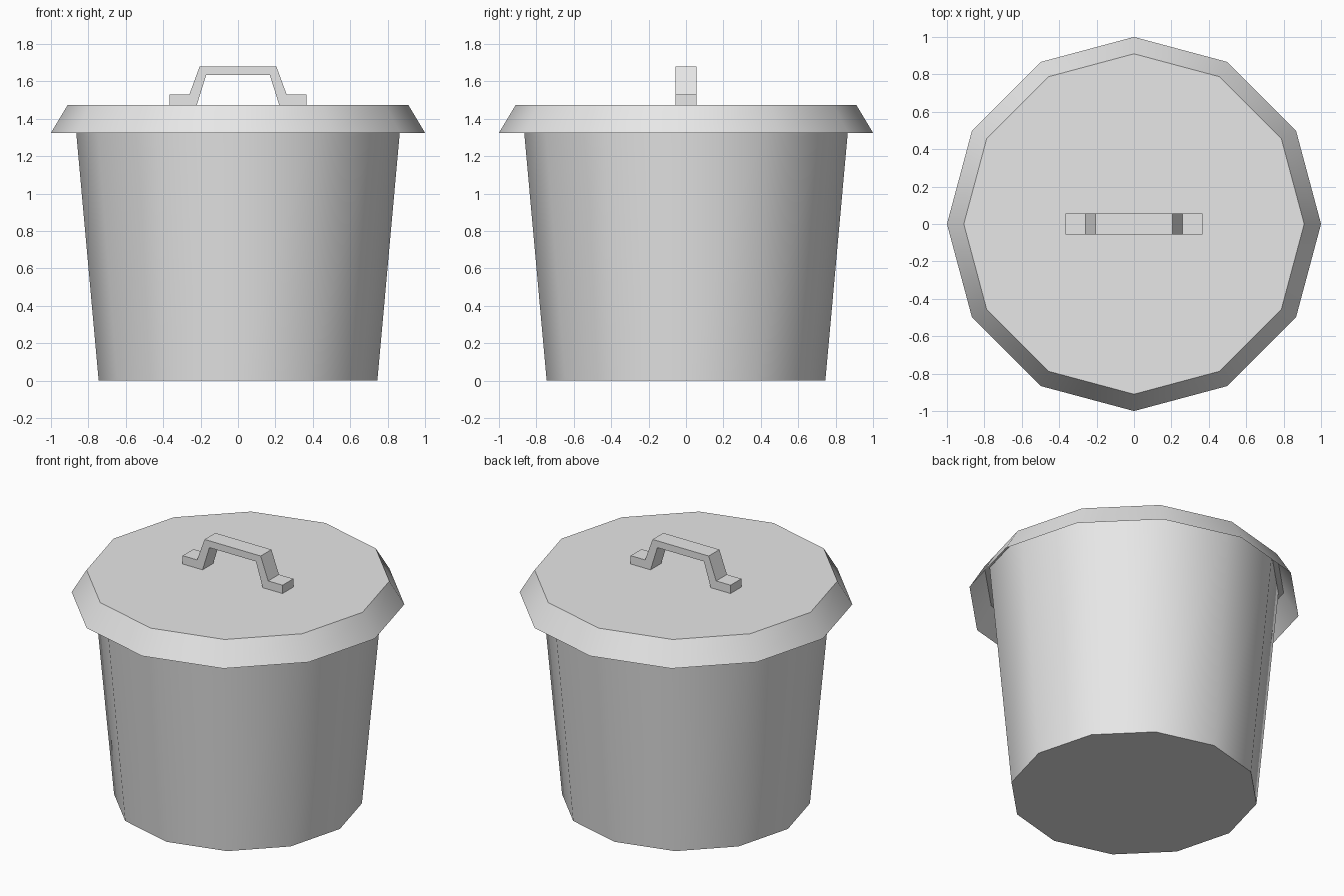
import bpy, bmesh, math

if "Cube" in bpy.data.objects:
    bpy.data.objects.remove(bpy.data.objects["Cube"])

grey = bpy.data.materials.new("light_grey")
grey.diffuse_color = (0.8, 0.8, 0.8, 1)
grey.use_nodes = True
grey.node_tree.nodes["Principled BSDF"].inputs["Base Color"].default_value = grey.diffuse_color
SIDES = 12


def finish(bm, name):
    bmesh.ops.recalc_face_normals(bm, faces=bm.faces[:])
    mesh = bpy.data.meshes.new(name)
    bm.to_mesh(mesh)
    bm.free()
    mesh.materials.append(grey)
    obj = bpy.data.objects.new(name, mesh)
    bpy.context.collection.objects.link(obj)
    return obj


def smooth(obj, degrees):
    bpy.ops.object.select_all(action='DESELECT')
    obj.select_set(True)
    bpy.context.view_layer.objects.active = obj
    bpy.ops.object.shade_smooth_by_angle(angle=math.radians(degrees))


def cup(name, r_low, z_low, r_high, z_high, cap_top):
    """Twelve-sided tapered shell, closed at one end only."""
    bm = bmesh.new()
    rings = []
    for r, z in ((r_low, z_low), (r_high, z_high)):
        rings.append([bm.verts.new((r * math.cos(a), r * math.sin(a), z))
                      for a in (2 * math.pi * i / SIDES for i in range(SIDES))])
    low, high = rings
    for i in range(SIDES):
        j = (i + 1) % SIDES
        bm.faces.new((low[i], low[j], high[j], high[i]))
    bm.faces.new(high if cap_top else low[::-1])
    obj = finish(bm, name)
    smooth(obj, 35)
    return obj


# bin body, open under the lid
cup("bin_body", 0.745, 0, 0.878, 1.47, False)

# hollow lid with flared skirt
cup("lid", 1.0, 1.325, 0.91, 1.475, True)

# bent strap handle: half profile mirrored in x, extruded along y
half = [(0.205, 1.68), (0.26, 1.53), (0.365, 1.53),
        (0.365, 1.475), (0.22, 1.475), (0.17, 1.635)]
profile = half + [(-x, z) for x, z in reversed(half)]
bm = bmesh.new()
n = len(half)
front = [bm.verts.new((x, -0.056, z)) for x, z in profile]
face = bm.faces.new(front)
ext = bmesh.ops.extrude_face_region(bm, geom=[face])
moved = [v for v in ext["geom"] if isinstance(v, bmesh.types.BMVert)]
bmesh.ops.translate(bm, verts=moved, vec=(0, 0.112, 0))
finish(bm, "lid_handle")
